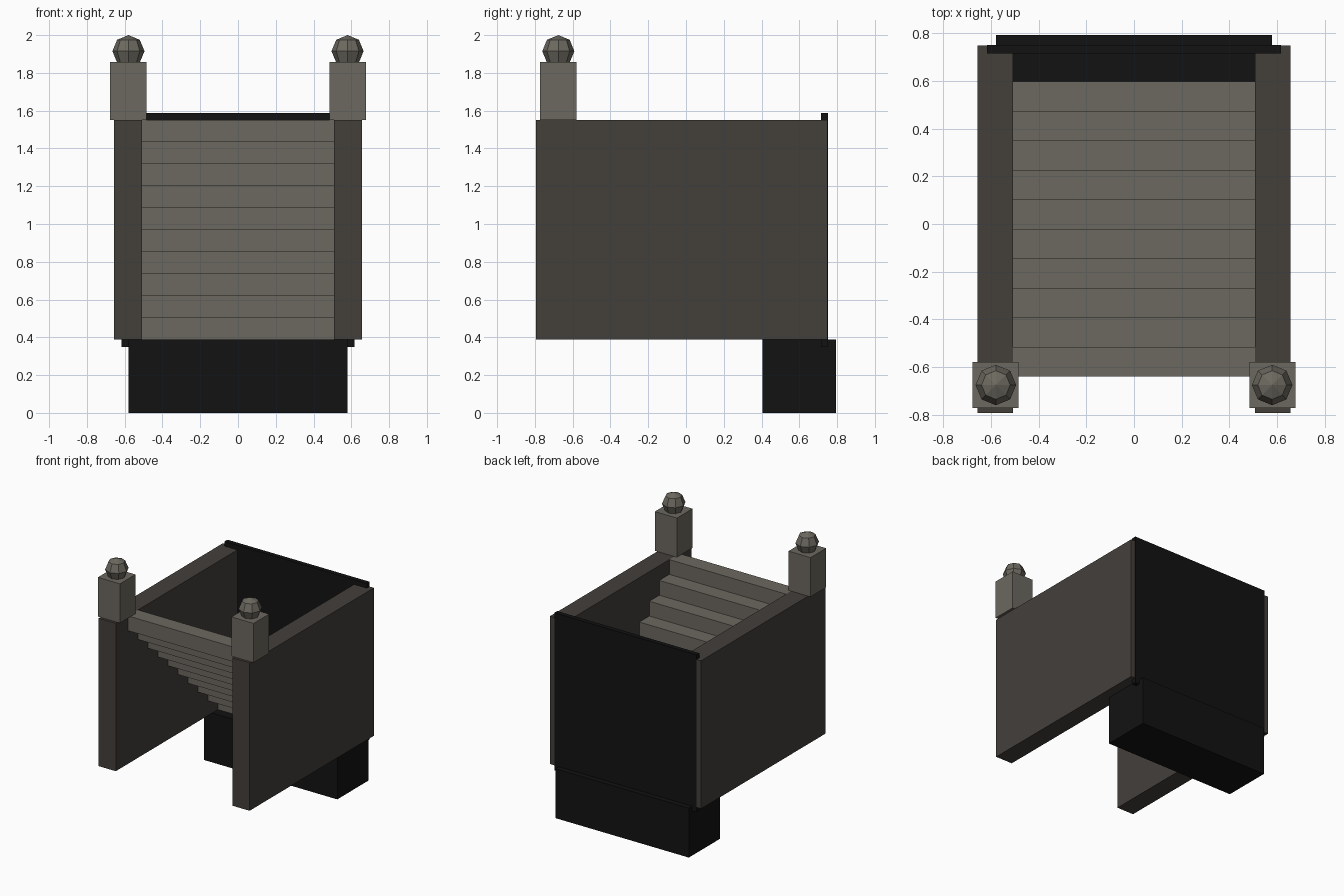
import bpy

if "Cube" in bpy.data.objects:
    bpy.data.objects.remove(bpy.data.objects["Cube"])


def material(name, rgb):
    m = bpy.data.materials.new(name)
    m.diffuse_color = (*rgb, 1)
    m.use_nodes = True
    m.node_tree.nodes["Principled BSDF"].inputs["Base Color"].default_value = m.diffuse_color
    return m


STONE = material("light_stone", (0.15, 0.14, 0.115))
DARK = material("dark_stone", (0.057, 0.05, 0.044))
BLACK = material("black", (0.006, 0.006, 0.006))


def box(name, x, y, z, mat):
    """Box from (min, max) ranges on each axis."""
    loc = [(r[0] + r[1]) / 2 for r in (x, y, z)]
    bpy.ops.mesh.primitive_cube_add(size=1, location=loc)
    ob = bpy.context.object
    ob.name = name
    ob.scale = [r[1] - r[0] for r in (x, y, z)]
    bpy.ops.object.transform_apply(location=False, rotation=False, scale=True)
    ob.data.materials.append(mat)
    return ob


# Side walls, posts and low-poly ball finials
for side, s in (("left", -1), ("right", 1)):
    box(f"{side}_wall", sorted((s * 0.507, s * 0.656)), (-0.793, 0.75), (0.388, 1.55), DARK)
    box(f"{side}_post", sorted((s * 0.485, s * 0.677)), (-0.773, -0.58), (1.55, 1.858), STONE)
    bpy.ops.mesh.primitive_uv_sphere_add(segments=8, ring_count=4, radius=0.085,
                                         location=(s * 0.58, -0.676, 1.915))
    finial = bpy.context.object
    finial.name = f"{side}_finial"
    finial.data.materials.append(STONE)

# Steps going down from the front to the back
COUNT, DEPTH, RISE = 10, 0.124, 0.1162
for i in range(COUNT):
    y, top = -0.641 + i * DEPTH, 1.55 - i * RISE
    box(f"step_{i + 1}", (-0.507, 0.507), (y, y + DEPTH), (top - RISE, top), STONE)

# Dark back panel and the block below it
box("back_panel", (-0.618, 0.618), (0.716, 0.752), (0.35, 1.587), BLACK)
box("lower_block", (-0.58, 0.58), (0.404, 0.793), (0, 0.388), BLACK)
